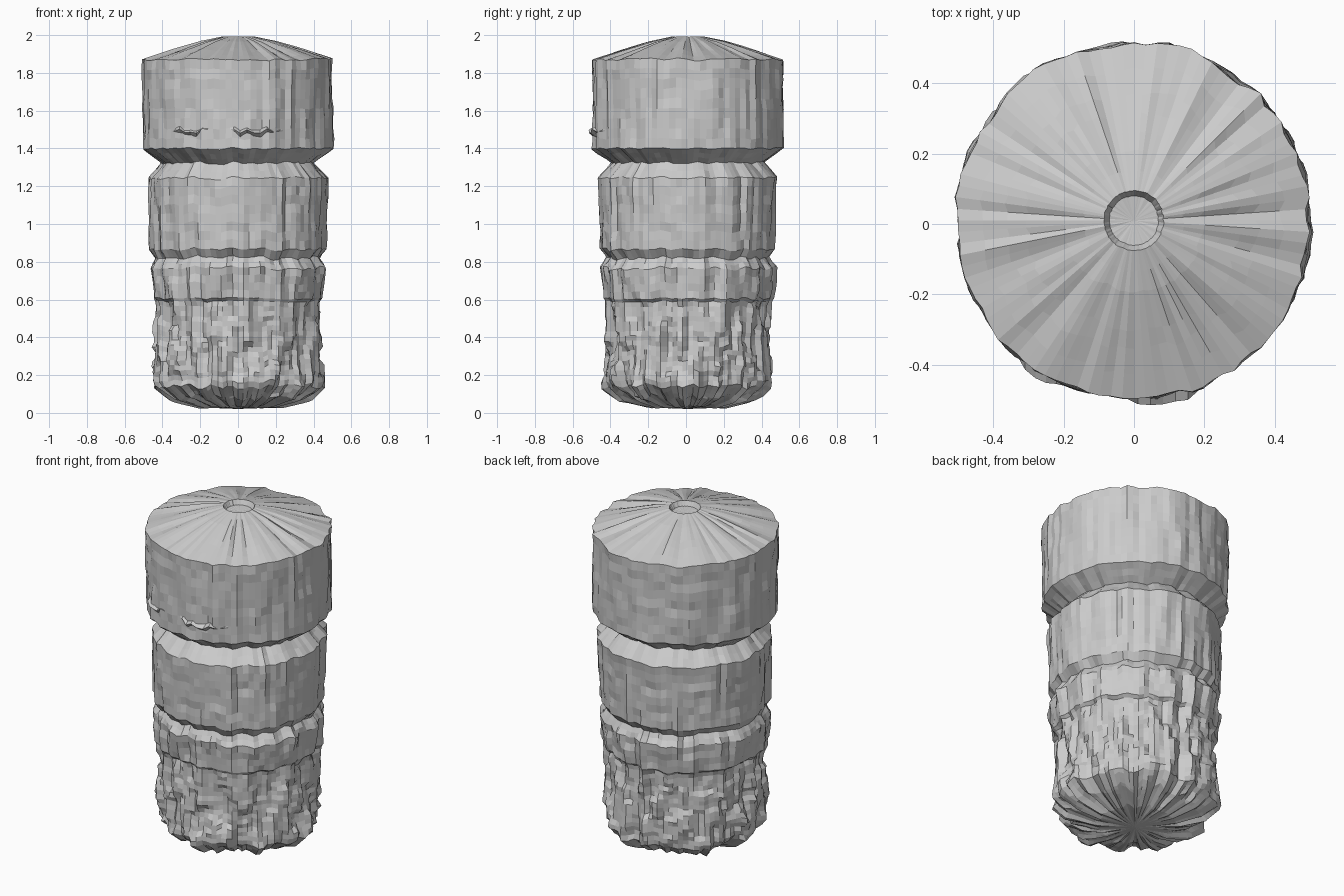
import bpy, bmesh, math, random
from mathutils import Vector, noise

if "Cube" in bpy.data.objects:
    bpy.data.objects.remove(bpy.data.objects["Cube"])

random.seed(4)
SEG = 96
CY = 0.01  # slight offset of the body axis


def rough_point(r, z, amp, streak, a):
    """Point on the weathered surface: broad wobble, fine chips and terraced streaks."""
    c, s = math.cos(a), math.sin(a)
    fine = noise.noise(Vector((c * 9, s * 9, z * 2.5)))
    wide = noise.noise(Vector((c * 2.5, s * 2.5, z * 1.2 + 7)))
    chip = noise.cell(Vector((a * 9 + 50, 3.3, z * 14))) * 0.35
    patch = noise.noise(Vector((c * 6 + 20, s * 6, z * 5)))
    step = streak * (1 if patch > 0.08 else (-0.5 if patch < -0.25 else 0))
    fade = min(1, r / 0.3)
    rr = max(0, r + amp * (fine + 0.5 * wide + chip) * fade + step * fade)
    lift = noise.noise(Vector((c * 7, s * 7, z * 2 + 31)))
    zz = z + amp * 0.9 * lift * fade
    return Vector((rr * c, rr * s + CY, min(2.0, max(0.0, zz))))


def lathe(name, profile, step):
    """Revolve (radius, height, roughness, streak) points, subdividing long spans."""
    rings = [profile[0]]
    for p, q in zip(profile, profile[1:]):
        n = max(1, round(math.hypot(q[0] - p[0], q[1] - p[1]) / step))
        rings += [tuple(u + (v - u) * i / n for u, v in zip(p, q)) for i in range(1, n + 1)]
    bm = bmesh.new()
    rows = []
    for ring in rings:
        if ring[0] == 0:
            rows.append([bm.verts.new((0, CY, ring[1]))] * SEG)
        else:
            rows.append([bm.verts.new(rough_point(*ring, math.tau * i / SEG)) for i in range(SEG)])
    for lo, hi in zip(rows, rows[1:]):
        for i in range(SEG):
            j = (i + 1) % SEG
            corners = list(dict.fromkeys((lo[i], lo[j], hi[j], hi[i])))
            if len(corners) > 2:
                bm.faces.new(corners)
    return finish(name, bm)


def finish(name, bm):
    mesh = bpy.data.meshes.new(name)
    bm.to_mesh(mesh)
    bm.free()
    ob = bpy.data.objects.new(name, mesh)
    bpy.context.collection.objects.link(ob)
    return ob


# Eroded domed underside
lathe("eroded_base", [(0, 0.02, 0, 0), (0.2, 0.035, 0.04, 0.02), (0.34, 0.08, 0.045, 0.02),
                      (0.42, 0.14, 0.035, 0.015)], 0.03)
# Streaked lower trunk
lathe("lower_trunk", [(0.42, 0.14, 0.035, 0.015), (0.425, 0.17, 0.025, 0.02),
                      (0.415, 0.38, 0.018, 0.022), (0.42, 0.59, 0.018, 0.015)], 0.026)
# Narrow band
lathe("narrow_band", [(0.42, 0.59, 0.018, 0.015), (0.438, 0.605, 0.02, 0.005),
                      (0.458, 0.765, 0.024, 0.004), (0.425, 0.82, 0.024, 0.004)], 0.04)
# Middle drum
lathe("middle_drum", [(0.425, 0.82, 0.024, 0.004), (0.46, 0.865, 0.018, 0),
                      (0.472, 1.245, 0.018, 0), (0.398, 1.325, 0.018, 0)], 0.045)
# Upper drum with undercut lower edge
lathe("upper_drum", [(0.398, 1.325, 0.018, 0), (0.502, 1.40, 0.014, 0),
                     (0.503, 1.87, 0.016, 0)], 0.05)
# Shallow conical cap with a small sunken centre
lathe("conical_cap", [(0.503, 1.87, 0.016, 0), (0.36, 1.915, 0.022, 0), (0.2, 1.965, 0.02, 0),
                      (0.085, 1.992, 0.01, 0), (0.07, 1.965, 0.01, 0), (0, 1.96, 0, 0)], 0.06)

# Jagged torn ridges on the front of the upper drum
for k, (x0, x1) in enumerate([(-0.40, -0.13), (-0.06, 0.26)]):
    bm = bmesh.new()
    n = 9
    rows = []
    for i in range(n + 1):
        x = x0 + (x1 - x0) * i / n
        y = -math.sqrt(0.49 ** 2 - x * x) + CY
        out = 0.045 * math.sin(math.pi * i / n) * random.uniform(0.6, 1.2)
        z = 1.485 + random.uniform(-0.015, 0.015)
        rows.append([bm.verts.new(p) for p in
                     ((x, y, z + 0.03), (x, y - out, z + 0.008), (x, y, z - 0.02))])
    for a, b in zip(rows, rows[1:]):
        for j in range(2):
            bm.faces.new((a[j], a[j + 1], b[j + 1], b[j]))
    finish(f"torn_ridge_{k + 1}", bm)
